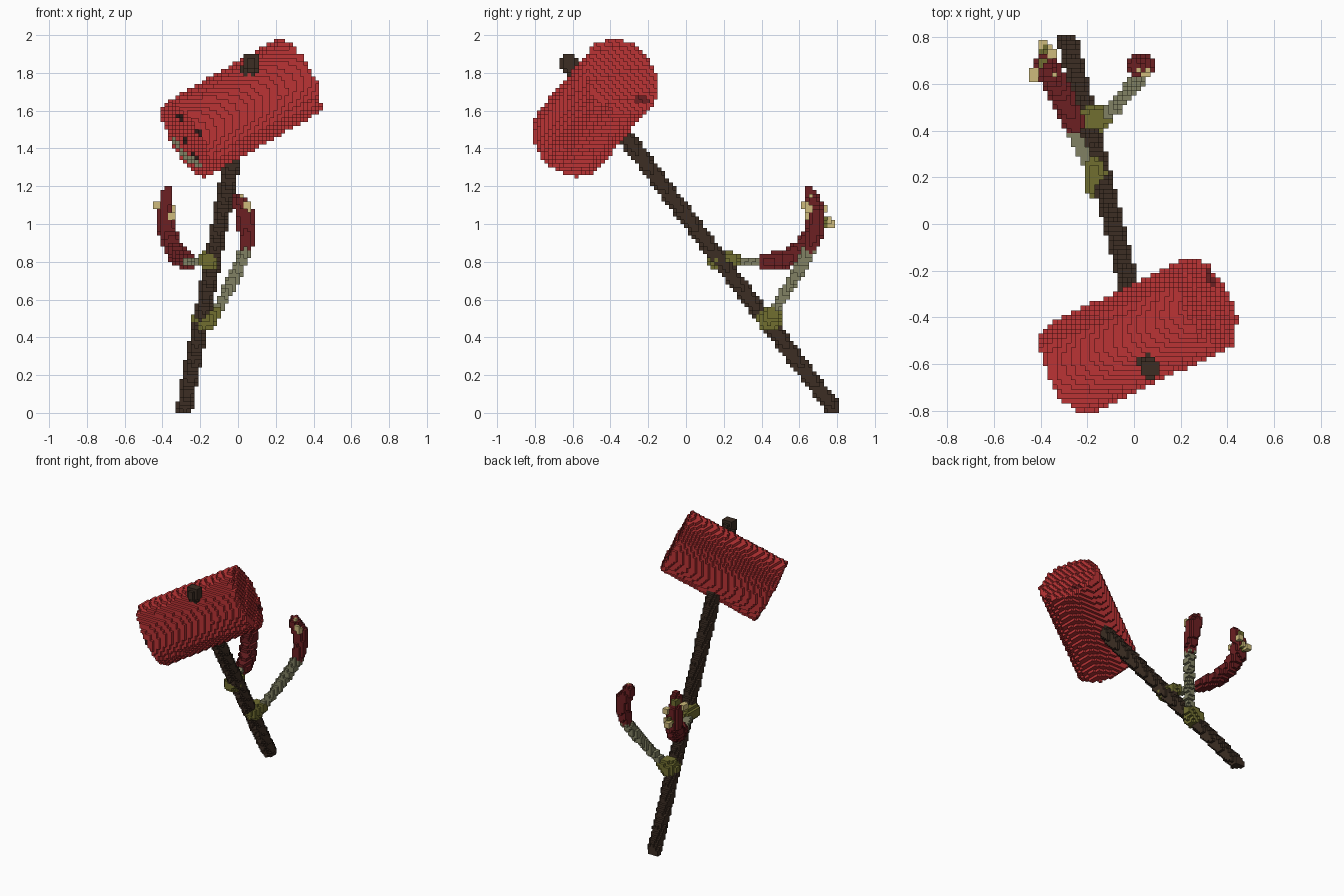
import bpy, bmesh, math
from mathutils import Vector

cube = bpy.data.objects.get("Cube")
if cube:
    bpy.data.objects.remove(cube, do_unlink=True)

CELL = 0.02          # edge of one block
cells = {}           # block index -> part name
parts = {}           # part name -> material


def make_material(name, rgb):
    m = bpy.data.materials.new(name)
    m.use_nodes = True
    m.diffuse_color = (*rgb, 1)
    m.node_tree.nodes["Principled BSDF"].inputs["Base Color"].default_value = (*rgb, 1)
    return m


RED = make_material("bright red", (0.50, 0.034, 0.036))
MAROON = make_material("dark red", (0.150, 0.014, 0.016))
BROWN = make_material("dark brown", (0.045, 0.027, 0.017))
SAGE = make_material("sage green", (0.22, 0.22, 0.125))
OLIVE = make_material("olive green", (0.165, 0.158, 0.030))
CREAM = make_material("cream", (0.62, 0.50, 0.20))
BLACK = make_material("near black", (0.025, 0.010, 0.009))


def centre(i, j, k):
    return Vector((i * CELL, j * CELL, (k + 0.5) * CELL))


def fill(name, mat, inside, lo, hi, paint=False):
    """Claim every block whose centre is inside; paint only recolours filled blocks."""
    parts[name] = mat
    a = [math.floor(v / CELL) - 1 for v in lo]
    b = [math.ceil(v / CELL) + 1 for v in hi]
    for i in range(max(a[0], -22), min(b[0], 22) + 1):
        for j in range(max(a[1], -40), min(b[1], 40) + 1):
            for k in range(max(a[2], 0), min(b[2], 99) + 1):
                if (not paint or (i, j, k) in cells) and inside(centre(i, j, k)):
                    cells[i, j, k] = name


def tube(name, mat, points, paint=False):
    """Rounded tube through (x, y, z, radius) points."""
    if len(points) == 1:
        points = points * 2
    for p, q in zip(points, points[1:]):
        a, b, ra, rb = Vector(p[:3]), Vector(q[:3]), p[3], q[3]
        d = b - a
        r = max(ra, rb)

        def inside(c, a=a, d=d, ra=ra, rb=rb):
            t = min(1, max(0, (c - a).dot(d) / d.length_squared)) if d.length else 0
            return (c - a - d * t).length <= ra + (rb - ra) * t

        fill(name, mat, inside, [min(u, v) - r for u, v in zip(a, b)],
             [max(u, v) + r for u, v in zip(a, b)], paint)


# Handle, running through the head to a knob
tube("handle", BROWN, [(-0.285, 0.785, 0.02, 0.043), (0.065, -0.61, 1.84, 0.046)])
tube("handle_knob", BROWN, [(0.07, -0.62, 1.855, 0.05)])

# Tilted cylindrical head
MID = Vector((0.02, -0.48, 1.615))
AXIS = Vector((0.80, 0.385, 0.455)).normalized()
SIDE = Vector((-AXIS.y, AXIS.x, 0)).normalized()
UP = AXIS.cross(SIDE)
HALF = 0.367


def in_head(c):
    d = c - MID
    return (abs(d.dot(AXIS)) <= HALF and
            (d.dot(SIDE) / 0.213) ** 2 + (d.dot(UP) / 0.226) ** 2 <= 1)


fill("mallet_head", RED, in_head, MID - Vector((0.5,) * 3), MID + Vector((0.5,) * 3))
# Reopen the top of the handle where it leaves the head
tube("handle_knob", BROWN, [(0.065, -0.61, 1.84, 0.044), (0.07, -0.62, 1.86, 0.05)])


def on_face(x, z, r):
    """Point on the face end of the head from its x and z."""
    y = MID.y + (-HALF - (x - MID.x) * AXIS.x - (z - MID.z) * AXIS.z) / AXIS.y
    return (x, y, z, r)


# Face on one end
tube("smile", SAGE, [on_face(x, z, 0.03) for x, z in
                     ((-0.33, 1.43), (-0.31, 1.38), (-0.27, 1.345), (-0.22, 1.325))], True)
for name, x, z, r in (("eye_a", -0.31, 1.56, 0.027), ("eye_b", -0.21, 1.48, 0.027),
                      ("nose", -0.28, 1.435, 0.018), ("mouth_corner", -0.235, 1.355, 0.02)):
    tube(name, BLACK, [on_face(x, z, r)], True)

# Small dark notch on the other end
y, z = -0.24, 1.66
x = MID.x + (HALF - (y - MID.y) * AXIS.y - (z - MID.z) * AXIS.z) / AXIS.x
tube("end_notch", MAROON, [(x + 0.01, y - 0.02, z, 0.022), (x - 0.01, y + 0.025, z, 0.022)], True)

# Lower vine
tube("lower_stem", SAGE, [(-0.15, 0.45, 0.50, 0.03), (-0.09, 0.49, 0.58, 0.03),
                          (-0.01, 0.59, 0.74, 0.033), (0.04, 0.655, 0.86, 0.036)])
tube("lower_vine_knot", OLIVE, [(-0.175, 0.445, 0.50, 0.068), (-0.12, 0.465, 0.53, 0.04)])
tube("lower_pod", MAROON, [(0.04, 0.66, 0.88, 0.04), (0.045, 0.685, 0.97, 0.045),
                           (0.035, 0.69, 1.06, 0.048), (0.005, 0.675, 1.12, 0.04)])
for p in ((0.05, 0.635, 1.10), (0.02, 0.66, 1.15), (0.06, 0.65, 1.08)):
    tube("lower_pod_teeth", CREAM, [(*p, 0.018)])

# Upper vine
tube("upper_stem", SAGE, [(-0.18, 0.22, 0.80, 0.027), (-0.22, 0.31, 0.805, 0.025),
                          (-0.27, 0.41, 0.80, 0.027)])
tube("upper_vine_knot", OLIVE, [(-0.155, 0.16, 0.81, 0.056), (-0.175, 0.24, 0.81, 0.045)])
tube("upper_pod", MAROON, [(-0.255, 0.43, 0.80, 0.046), (-0.30, 0.53, 0.815, 0.05),
                           (-0.345, 0.62, 0.87, 0.052), (-0.375, 0.685, 0.97, 0.052),
                           (-0.39, 0.68, 1.07, 0.048), (-0.375, 0.655, 1.17, 0.03)])
for p in ((-0.43, 0.66, 1.10), (-0.43, 0.63, 1.10), (-0.35, 0.64, 1.04),
          (-0.39, 0.77, 1.00), (-0.36, 0.76, 1.02), (-0.35, 0.73, 1.08)):
    tube("upper_pod_teeth", CREAM, [(*p, 0.02)])
for p in ((-0.39, 0.68, 1.14), (-0.38, 0.74, 1.01)):
    tube("upper_pod_spots", OLIVE, [(*p, 0.025)])


def build(name, mat):
    """Mesh the exposed block sides of one part."""
    bm = bmesh.new()
    verts = {}
    for cell, owner in cells.items():
        if owner != name:
            continue
        for axis in range(3):
            for s in (0, 1):
                near = list(cell)
                near[axis] += 2 * s - 1
                if tuple(near) in cells:
                    continue
                ring = []
                for du, dv in ((0, 0), (1, 0), (1, 1), (0, 1)):
                    key = list(cell)
                    key[axis] += s
                    key[(axis + 1) % 3] += du
                    key[(axis + 2) % 3] += dv
                    key = tuple(key)
                    if key not in verts:
                        verts[key] = bm.verts.new(((key[0] - 0.5) * CELL,
                                                   (key[1] - 0.5) * CELL, key[2] * CELL))
                    ring.append(verts[key])
                bm.faces.new(ring if s else ring[::-1])
    if bm.faces:
        mesh = bpy.data.meshes.new(name)
        bm.to_mesh(mesh)
        mesh.materials.append(mat)
        bpy.context.collection.objects.link(bpy.data.objects.new(name, mesh))
    bm.free()


for part, material in parts.items():
    build(part, material)
